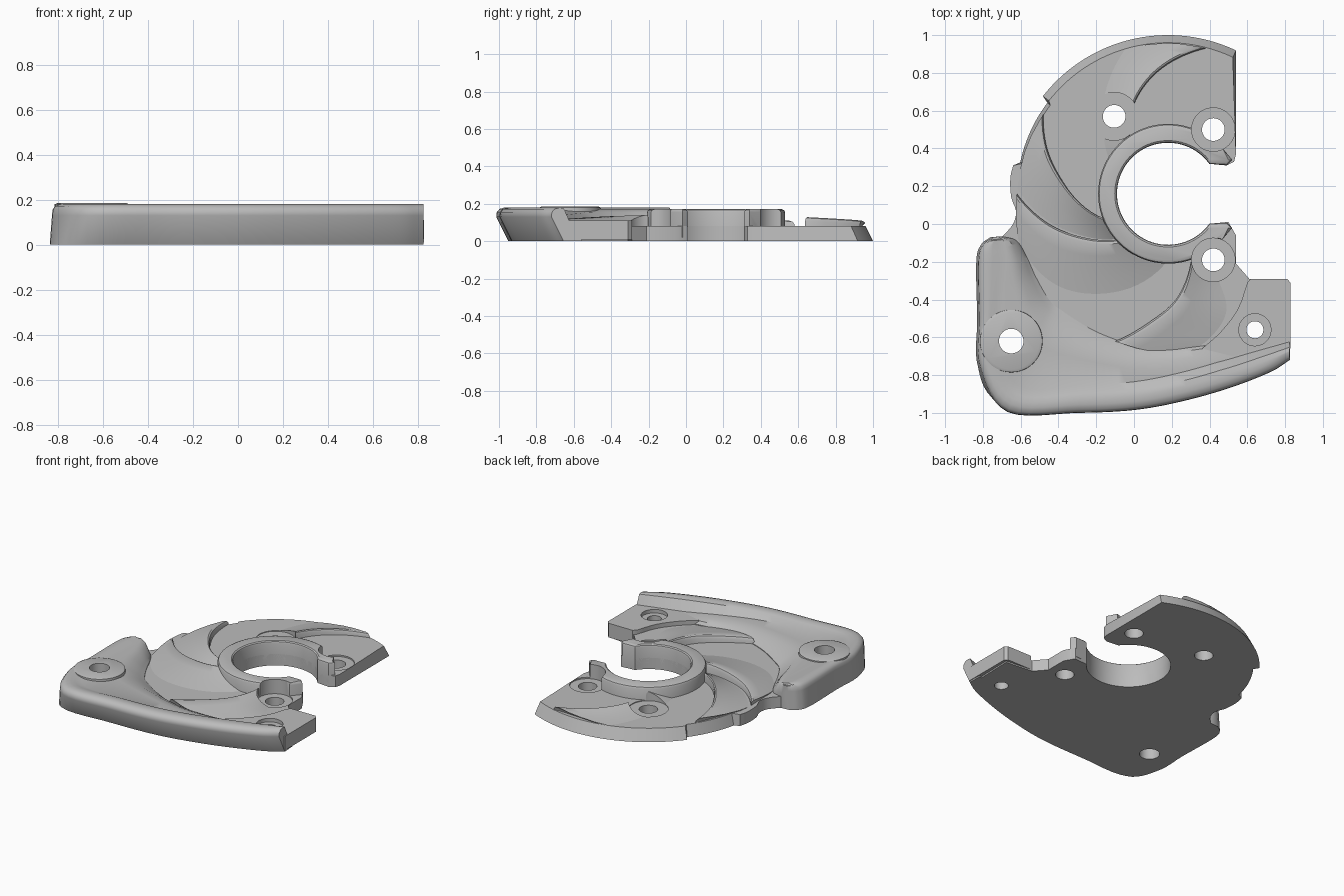
import bpy, bmesh, math
from mathutils import Vector

if "Cube" in bpy.data.objects:
    bpy.data.objects.remove(bpy.data.objects["Cube"])

grey = bpy.data.materials.new("plain grey")
grey.use_nodes = True
grey.diffuse_color = (0.5, 0.5, 0.5, 1)
grey.node_tree.nodes["Principled BSDF"].inputs["Base Color"].default_value = (0.5, 0.5, 0.5, 1)

HUB = Vector((0.18, 0.16))
BORE, HUB_R = 0.27, 0.37


def loft(name, loops):
    """Solid skinned through equal-length closed loops, capped at both ends."""
    bm = bmesh.new()
    rows = [[bm.verts.new(p) for p in loop] for loop in loops]
    n = len(rows[0])
    for a, b in zip(rows, rows[1:]):
        for i in range(n):
            j = (i + 1) % n
            bm.faces.new((a[i], a[j], b[j], b[i]))
    bm.faces.new(rows[0][::-1])
    bm.faces.new(rows[-1])
    bmesh.ops.recalc_face_normals(bm, faces=bm.faces)
    mesh = bpy.data.meshes.new(name)
    bm.to_mesh(mesh)
    bm.free()
    mesh.materials.append(grey)
    obj = bpy.data.objects.new(name, mesh)
    bpy.context.collection.objects.link(obj)
    return obj


def at(points, z):
    return [(p[0], p[1], z) for p in points]


def arc(center, r, a0, a1, n):
    angles = [math.radians(a0 + (a1 - a0) * i / n) for i in range(n + 1)]
    return [(center[0] + r * math.cos(a), center[1] + r * math.sin(a)) for a in angles]


def disc(center, r):
    return arc(center, r, 0, 352.5, 47)


def spline(points, n):
    """Catmull-Rom resampling to n + 1 points."""
    p = [Vector(q) for q in points]
    p = [2 * p[0] - p[1]] + p + [2 * p[-1] - p[-2]]
    out = []
    for k in range(n + 1):
        x = k / n * (len(p) - 3)
        i = min(int(x), len(p) - 4)
        t = x - i
        a, b, c, d = p[i:i + 4]
        out.append(0.5 * (2 * b + (c - a) * t + (2 * a - 5 * b + 4 * c - d) * t ** 2
                          + (3 * b - a - 3 * c + d) * t ** 3))
    return out


def polar(p):
    d = Vector(p) - HUB
    return Vector((d.length, math.atan2(d.y, d.x) % math.tau))


# Base plate: fan rim tapers inward towards the top
def plate(d):
    return (arc(HUB, 0.84 - d, 64.6, 142, 40)
            + arc(HUB, 0.80 - d / 2, 143, 168, 12)
            + spline([(-0.64, 0.31), (-0.655, 0.24), (-0.65, 0.14), (-0.625, 0.07),
                      (-0.64, 0.0), (-0.7, -0.07)], 15)
            + [(-0.79, -0.16), (-0.80, -0.74), (-0.72, -0.91)]
            + spline([(-0.3, -0.92), (0.1, -0.89), (0.5, -0.79), (0.8, -0.65)], 9)
            + [(0.81, -0.31), (0.61, -0.29), (0.54, -0.21), (0.54, -0.06), (0.5, 0.01)]
            + arc(HUB, BORE, -36, -324, 60)
            + [(0.49, 0.31), (0.53, 0.33), (0.54, 0.37)])


base = loft("base_plate", [at(plate(0), 0), at(plate(0.04), 0.08)])

# Open hub ring with a finger at each end and a rounded outer edge
def ring(d):
    return (arc(HUB, BORE + d * 0.6, 324, 36, 60) + [(0.49, 0.31 + d), (0.52 - d, 0.34), (0.47, 0.4)]
            + arc(HUB, HUB_R - d, 42, 318, 60)
            + [(0.47, -0.08), (0.52 - d, -0.02), (0.49, 0.01 - d)])


hub = loft("hub_ring", [at(ring(0), 0.02), at(ring(0), 0.155),
                        at(ring(0.006), 0.166), at(ring(0.02), 0.172)])


# Swirl blades: steep leading edge, ramp down to the trailing edge
def blade(name, lead, trail, z_in, z_out):
    a = spline([polar(p) for p in lead], 24)
    b = spline([polar(p) for p in trail], 24)
    loops = []
    for k in range(25):
        top = z_in + (z_out - z_in) * k / 24
        section = [(0, 0.03), (0, top - 0.02), (0.03, top - 0.005), (0.08, top)]
        section += [(u, top + (0.078 - top) * (u - 0.08) / 0.92) for u in (0.3, 0.5, 0.75, 1)]
        section.append((1, 0.03))
        loop = []
        for u, z in section:
            r, ang = a[k].lerp(b[k], u)
            loop.append((HUB.x + r * math.cos(ang), HUB.y + r * math.sin(ang), z))
        loops.append(loop)
    return loft(name, loops)


edge_b = [(-0.08, -0.08), (-0.27, -0.07), (-0.45, 0.0), (-0.62, 0.16)]
blades = [
    blade("back_blade", [(-0.02, 0.46), (0.0, 0.63), (0.13, 0.81), (0.38, 0.93)],
          [(-0.13, 0.33), (-0.17, 0.5), (-0.16, 0.7), (-0.07, 0.92)], 0.14, 0.11),
    blade("side_blade", [(-0.13, 0.02), (-0.36, 0.2), (-0.46, 0.4), (-0.48, 0.58)],
          edge_b, 0.14, 0.11),
    blade("middle_blade", edge_b,
          [(0.18, -0.2), (-0.1, -0.37), (-0.4, -0.34), (-0.6, -0.14)], 0.15, 0.11),
    blade("front_blade", [(0.3, -0.2), (0.22, -0.4), (0.08, -0.52), (-0.1, -0.62)],
          [(0.44, -0.27), (0.5, -0.45), (0.42, -0.6), (0.3, -0.68)], 0.14, 0.12),
]

# Front block: section swept from the left shoulder round to the right end
inner = spline([(-0.70, -0.065), (-0.62, -0.09), (-0.565, -0.18), (-0.52, -0.28), (-0.45, -0.4),
                (-0.38, -0.46), (-0.2, -0.57), (0, -0.64), (0.2, -0.66), (0.4, -0.64),
                (0.56, -0.61), (0.82, -0.56)], 66)
outer = spline([(-0.75, -0.07), (-0.80, -0.11), (-0.825, -0.2), (-0.82, -0.5), (-0.815, -0.76),
                (-0.67, -0.995), (-0.3, -1), (0, -0.985), (0.25, -0.94), (0.5, -0.87),
                (0.72, -0.785), (0.825, -0.72)], 66)
loops = []
for k, (i, o) in enumerate(zip(inner, outer)):
    w = (o - i).length
    fade = min(max((k / 66 - 0.4) / 0.45, 0), 1)
    floor = 0.172 - 0.062 * fade
    rim = min(0.15 / w, 0.6)
    lip = min(0.03 / w, 0.25)
    section = [(0, 0), (0, 0.085), (0.06, 0.105), (0.2, 0.09 + (floor - 0.09) * 0.8),
               (0.36, floor), (1 - rim, floor), (1 - rim * 0.7, 0.174), (1 - rim * 0.5, 0.18),
               (1 - lip * 1.5, 0.18), (1 - lip * 0.6, 0.172), (1 - lip * 0.1, 0.155), (1, 0.13)]
    if w < 0.12:
        section = [(u, min(z, 0.165)) for u, z in section]
    loop = [(*i.lerp(o, u), z) for u, z in section]
    front = min(max((k - 24) / 6, 0), 1)
    loop.append((o.x - 0.01 * (1 - front) - 0.05 * front * (k < 36), o.y + 0.065 * front, 0))
    loops.append(loop)
block = loft("front_block", loops)

# Shelf at the right end
shelf_outline = spline([(0.36, -0.66), (0.46, -0.57), (0.55, -0.45), (0.6, -0.31)], 9) + [
    (0.62, -0.29), (0.81, -0.29), (0.828, -0.31), (0.828, -0.66), (0.6, -0.72)]
shelf = loft("right_shelf", [at(shelf_outline, 0.01), at(shelf_outline, 0.11)])

# Round boss on the left shoulder
BOSS = (-0.65, -0.62)
boss = loft("left_boss", [at(disc(BOSS, 0.17), 0.1), at(disc(BOSS, 0.165), 0.18),
                          at(disc(BOSS, 0.15), 0.186)])

# Bolt holes and their sunken seats
parts = [base, hub, block, shelf, boss] + blades
bolts = [((0.42, 0.5), 0.06, 0.115, 0.07), ((0.42, -0.19), 0.06, 0.115, 0.07),
         ((-0.105, 0.57), 0.06, 0.127, 0.075), ((0.64, -0.56), 0.045, 0.085, 0.085),
         (BOSS, 0.065, 0, 0)]
cutters = []
for c, r, seat, z in bolts:
    cutters.append(loft("hole_cutter", [at(disc(c, r), -0.1), at(disc(c, r), 0.3)]))
    if seat:
        cutters.append(loft("seat_cutter", [at(disc(c, seat), z), at(disc(c, seat), 0.3)]))

for obj in parts:
    bpy.ops.object.select_all(action="DESELECT")
    obj.select_set(True)
    bpy.context.view_layer.objects.active = obj
    for cutter in cutters:
        mod = obj.modifiers.new("cut", "BOOLEAN")
        mod.operation, mod.solver, mod.object = "DIFFERENCE", "EXACT", cutter
        bpy.ops.object.modifier_apply(modifier=mod.name)
    bpy.ops.object.shade_smooth_by_angle(angle=math.radians(35))
for cutter in cutters:
    bpy.data.objects.remove(cutter)
